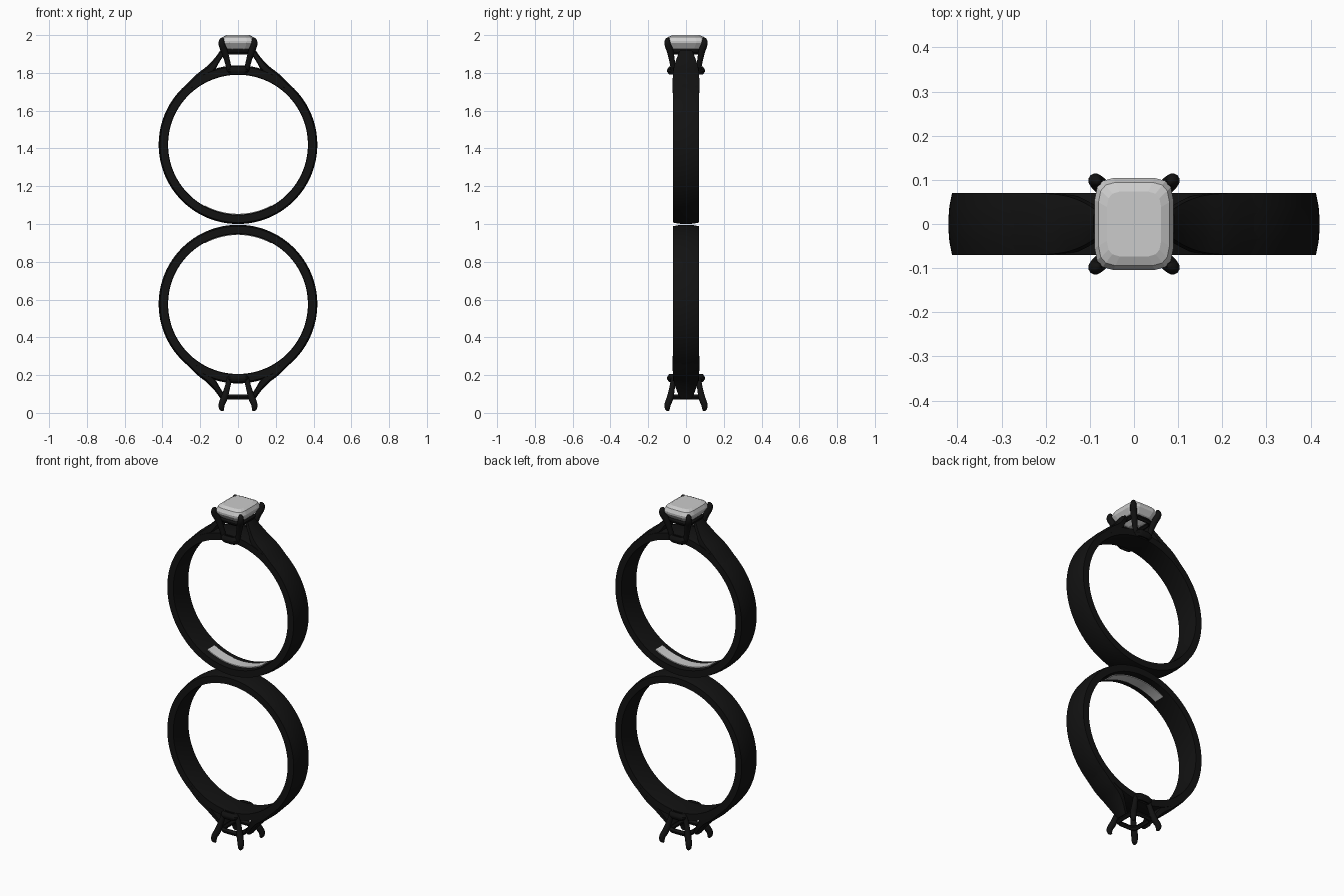
import bpy, bmesh, math
from mathutils import Vector

if "Cube" in bpy.data.objects:
    bpy.data.objects.remove(bpy.data.objects["Cube"])

MID = 0.998          # mirror plane height between the two rings
CZ = 1.42            # centre height of the upper ring

black = bpy.data.materials.new("black_metal")
black.diffuse_color = (0.006, 0.006, 0.006, 1)
black.use_nodes = True
black.node_tree.nodes["Principled BSDF"].inputs["Base Color"].default_value = black.diffuse_color


def build(name, loops, closed=False, mirror="", mat=None, smooth=35):
    """Skin equal-sized loops of points; the origin sits on the mirror plane."""
    bm = bmesh.new()
    rows = [[bm.verts.new((p[0], p[1], p[2] - MID)) for p in lp] for lp in loops]
    n = len(rows[0])
    pairs = list(zip(rows, rows[1:])) + ([(rows[-1], rows[0])] if closed else [])
    for a, b in pairs:
        for i in range(n):
            j = (i + 1) % n
            bm.faces.new((a[i], a[j], b[j], b[i]))
    if not closed:
        bm.faces.new(rows[0][::-1])
        bm.faces.new(rows[-1])
    bmesh.ops.recalc_face_normals(bm, faces=bm.faces)
    me = bpy.data.meshes.new(name)
    bm.to_mesh(me)
    bm.free()
    ob = bpy.data.objects.new(name, me)
    bpy.context.collection.objects.link(ob)
    ob.location.z = MID
    if mat:
        me.materials.append(mat)
    if mirror:
        m = ob.modifiers.new("Mirror", 'MIRROR')
        m.use_axis = [a in mirror for a in "XYZ"]
        m.use_mirror_merge = False
    if smooth:
        bpy.ops.object.select_all(action='DESELECT')
        ob.select_set(True)
        bpy.context.view_layer.objects.active = ob
        bpy.ops.object.shade_smooth_by_angle(angle=math.radians(smooth))
    return ob


def spline(pts, steps=5):
    """Catmull-Rom interpolation of tuples of any length."""
    out = []
    for i in range(len(pts) - 1):
        q = [pts[max(i - 1, 0)], pts[i], pts[i + 1], pts[min(i + 2, len(pts) - 1)]]
        for s in range(steps):
            t = s / steps
            out.append(tuple(0.5 * (2 * b + (c - a) * t + (2 * a - 5 * b + 4 * c - d) * t * t
                                    + (3 * b - a - 3 * c + d) * t ** 3) for a, b, c, d in zip(*q)))
    return out + [tuple(pts[-1])]


def tube(stations, sides=12):
    """Round sections around a path of (x, y, z, radius)."""
    loops = []
    for i, s in enumerate(stations):
        d = Vector(stations[min(i + 1, len(stations) - 1)][:3]) - Vector(stations[max(i - 1, 0)][:3])
        u = d.cross(Vector((1, -1, 0))).normalized()
        v = d.cross(u).normalized()
        loops.append([Vector(s[:3]) + s[3] * (math.cos(a) * u + math.sin(a) * v)
                      for a in (2 * math.pi * k / sides for k in range(sides))])
    return loops


def cushion(sx, sy, z, n=32, power=5):
    """Rounded rectangle outline."""
    f = lambda c: math.copysign(abs(c) ** (2 / power), c)
    return [(sx * f(math.cos(a)), sy * f(math.sin(a)), z)
            for a in (2 * math.pi * (k + 0.5) / n for k in range(n))]


def arc(profile, a0, a1, n):
    """Sweep an (r, y) profile about the ring axis; angle 0 is straight down."""
    return [[(r * math.sin(a), y, CZ - r * math.cos(a)) for r, y in profile]
            for a in (a0 + (a1 - a0) * k / n for k in range(n + 1))]


def frame(name, sx, sy, z, w, h):
    """Rail with a rectangular chamfered section following a cushion outline."""
    c = 0.25
    sec = [(-w, -h * c), (-w * c, -h), (w * c, -h), (w, -h * c),
           (w, h * c), (w * c, h), (-w * c, h), (-w, h * c)]
    rings = [cushion(sx + a, sy + a, z + b) for a, b in sec]
    build(name, [list(col) for col in zip(*rings)], closed=True, mirror="Z", mat=black)


# bands
band = [(0.373, -0.07), (0.37, -0.045), (0.37, 0.045), (0.373, 0.07),
        (0.412, 0.07), (0.418, 0.04), (0.42, 0.015), (0.42, -0.015), (0.418, -0.04), (0.412, -0.07)]
build("ring_bands", arc(band, 0, 2 * math.pi, 128)[:-1], closed=True, mirror="Z", mat=black)

# pale plates inside the bands
plate = [(0.366, -0.032), (0.366, 0.032), (0.38, 0.035), (0.38, -0.035)]
build("inner_plates", arc(plate, -0.5, 0.5, 24), mirror="Z")

# shoulders: outer x, z / inner x, z / half width
arm = [(0.315, 1.695, 0.285, 1.675, 0.070), (0.225, 1.787, 0.200, 1.755, 0.070),
       (0.165, 1.835, 0.130, 1.808, 0.064), (0.122, 1.880, 0.098, 1.858, 0.050),
       (0.092, 1.922, 0.068, 1.905, 0.032)]
loops = []
for xo, zo, xi, zi, w in spline(arm):
    at = lambda t, y: (xo + (xi - xo) * t, y, zo + (zi - zo) * t)
    loops.append([at(0.22, -w), at(0, -w * 0.5), at(0, w * 0.5), at(0.22, w),
                  at(0.85, w), at(1, w * 0.8), at(1, -w * 0.8), at(0.85, -w)])
build("shoulders", loops, mirror="XZ", mat=black)

# claw prongs
prong = [(0.044, 0.066, 1.810, 0.014), (0.056, 0.073, 1.860, 0.015), (0.072, 0.084, 1.915, 0.018),
         (0.086, 0.097, 1.950, 0.017), (0.086, 0.098, 1.972, 0.014), (0.079, 0.093, 1.983, 0.006)]
build("prongs", tube(spline(prong)), mirror="XYZ", mat=black, smooth=60)

# rails of the head
frame("base_rail", 0.042, 0.086, 1.812, 0.014, 0.021)
frame("gallery_rail", 0.062, 0.072, 1.912, 0.011, 0.014)

# cushion-cut stone, upper ring only
stone = [(0.020, 0.028, 1.897), (0.070, 0.084, 1.930), (0.089, 0.104, 1.958),
         (0.090, 0.105, 1.970), (0.081, 0.095, 1.990), (0.062, 0.074, 2.0)]
build("stone", [cushion(*s, n=16) for s in stone], smooth=0)
